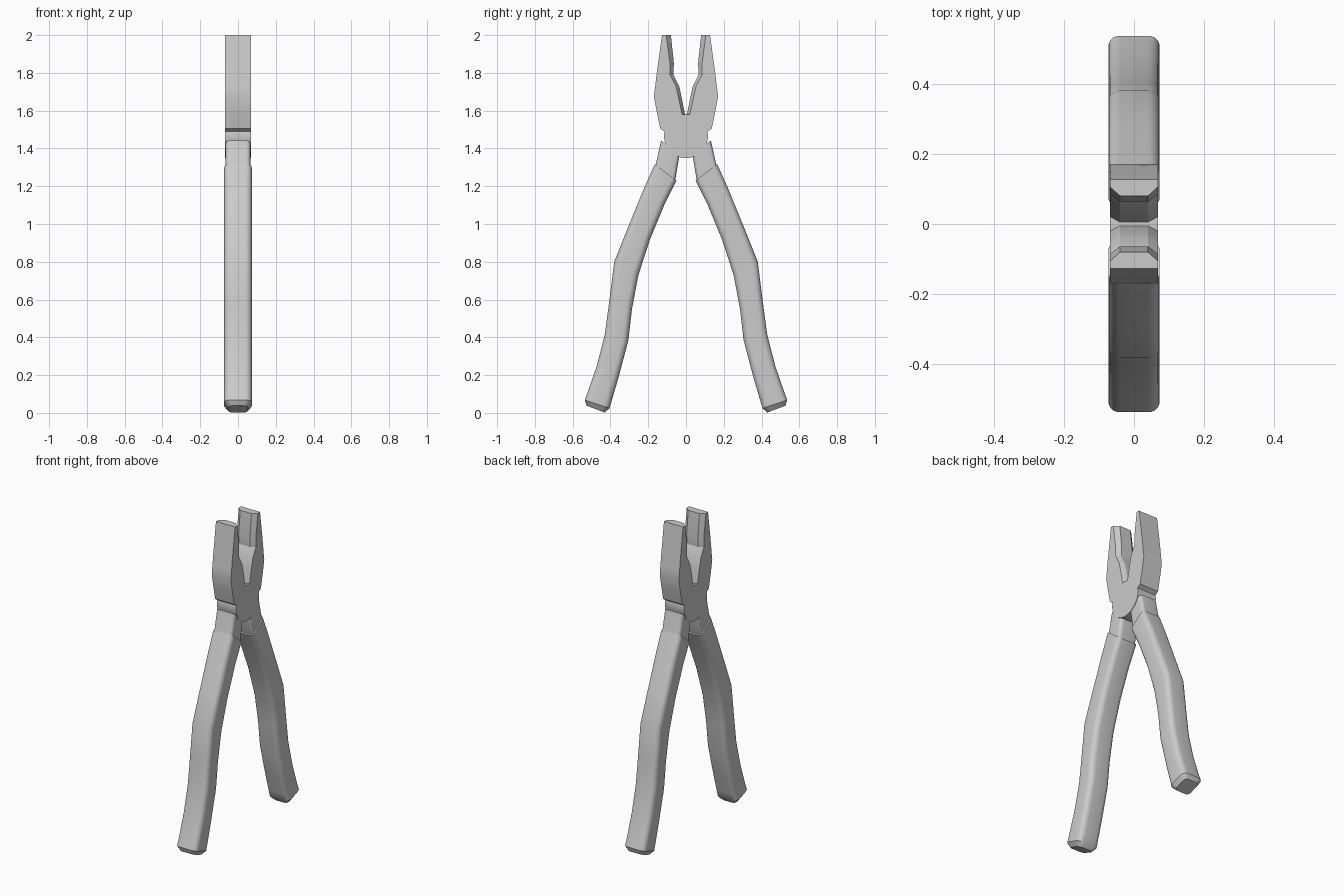
import bpy, bmesh
from math import pi, cos, sin, radians
from mathutils import Vector

if "Cube" in bpy.data.objects:
    bpy.data.objects.remove(bpy.data.objects["Cube"])


def finish(name, bm, angle, mirror=True):
    bmesh.ops.recalc_face_normals(bm, faces=bm.faces)
    me = bpy.data.meshes.new(name)
    bm.to_mesh(me)
    bm.free()
    ob = bpy.data.objects.new(name, me)
    bpy.context.collection.objects.link(ob)
    if mirror:
        m = ob.modifiers.new("other_side", 'MIRROR')
        m.use_axis = (False, True, False)
        m.use_mirror_merge = False
    bpy.ops.object.select_all(action='DESELECT')
    ob.select_set(True)
    bpy.context.view_layer.objects.active = ob
    bpy.ops.object.shade_smooth_by_angle(angle=radians(angle))
    return ob


def loft(sections):
    bm = bmesh.new()
    rings = [[bm.verts.new(p) for p in s] for s in sections]
    n = len(rings[0])
    for a, b in zip(rings, rings[1:]):
        for i in range(n):
            j = (i + 1) % n
            bm.faces.new((a[i], a[j], b[j], b[i]))
    bm.faces.new(rings[0])
    bm.faces.new(rings[-1])
    return bm


def rounded_section(outer, inner, half_x, radius, steps=5):
    """Rounded rectangle spanning an outer and an inner (y, z) point."""
    o, i = Vector((0, *outer)), Vector((0, *inner))
    mid, d = (o + i) / 2, (o - i).normalized()
    half_d = (o - i).length / 2
    pts = []
    for k, (sx, sd) in enumerate(((1, 1), (-1, 1), (-1, -1), (1, -1))):
        for s in range(steps + 1):
            a = pi / 2 * (k + s / steps)
            x = sx * (half_x - radius) + radius * cos(a)
            t = sd * (half_d - radius) + radius * sin(a)
            pts.append(mid + d * t + Vector((x, 0, 0)))
    return pts


# Jaws: z, outer y, inner ridge y, inner face-edge y
W, C = 0.068, 0.04
jaw_rows = [
    (2.00, 0.127, 0.080, 0.105),
    (1.85, 0.148, 0.064, 0.085),
    (1.79, 0.156, 0.067, 0.085),
    (1.73, 0.163, 0.036, 0.053),
    (1.675, 0.170, 0.024, 0.041),
    (1.58, 0.152, 0.005, 0.021),
    (1.505, 0.136, 0.001, 0.010),
    (1.485, 0.108, 0.001, 0.010),
]
jaw = [[(-W, o, z), (W, o, z), (W, f, z), (C, r, z), (-C, r, z), (-W, f, z)]
       for z, o, r, f in jaw_rows]
finish("jaws", loft(jaw), 20)

# Pivot disc
disc = [[(x, 0.116 * cos(2 * pi * i / 48), 1.465 + 0.116 * sin(2 * pi * i / 48))
         for i in range(48)] for x in (-W, W)]
finish("pivot_disc", loft(disc), 30, mirror=False)

# Bare metal shanks between the pivot and the grips
shank = [rounded_section(o, i, 0.065, 0.022) for o, i in (
    ((0.132, 1.442), (0.035, 1.362)),
    ((0.160, 1.315), (0.056, 1.235)),
    ((0.185, 1.250), (0.085, 1.180)))]
finish("shanks", loft(shank), 40)

# Sleeved grips: outer point, inner point, half width, corner radius
grip_rows = [
    ((0.165, 1.317), (0.050, 1.230), 0.073, 0.030),
    ((0.220, 1.195), (0.115, 1.100), 0.073, 0.033),
    ((0.300, 1.000), (0.190, 0.920), 0.073, 0.034),
    ((0.380, 0.800), (0.252, 0.730), 0.073, 0.034),
    ((0.405, 0.600), (0.286, 0.550), 0.073, 0.034),
    ((0.430, 0.415), (0.305, 0.385), 0.073, 0.034),
    ((0.472, 0.250), (0.355, 0.195), 0.073, 0.034),
    ((0.522, 0.105), (0.390, 0.075), 0.073, 0.034),
    ((0.536, 0.068), (0.405, 0.025), 0.073, 0.032),
    ((0.526, 0.038), (0.430, 0.002), 0.052, 0.025),
]
grip = [rounded_section(*row) for row in grip_rows]
finish("grips", loft(grip), 35)
